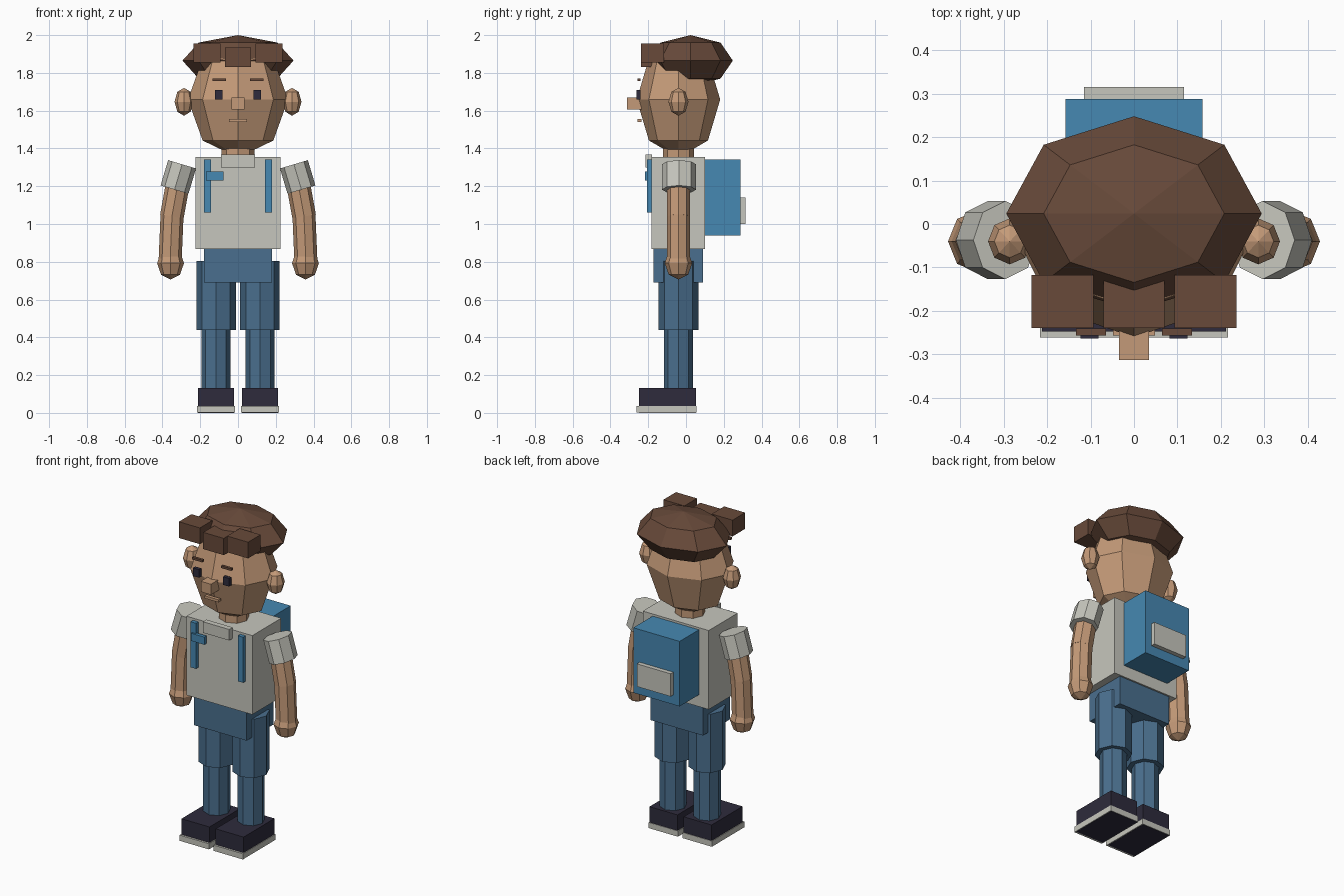
import bpy
import bmesh
from mathutils import Matrix, Vector

if "Cube" in bpy.data.objects:
    bpy.data.objects.remove(bpy.data.objects["Cube"])


def material(name, r, g, b):
    """Flat colour given as 0-255 display values, stored as linear."""
    m = bpy.data.materials.new(name)
    m.diffuse_color = [*(((c / 255 + 0.055) / 1.055) ** 2.4 for c in (r, g, b)), 1]
    m.use_nodes = True
    m.node_tree.nodes["Principled BSDF"].inputs["Base Color"].default_value = m.diffuse_color
    return m


SKIN = material("skin", 196, 154, 120)
HAIR = material("brown hair", 104, 74, 58)
SHIRT = material("off white", 198, 198, 189)
JEANS = material("denim blue", 74, 111, 142)
PACK = material("bright blue", 70, 136, 178)
DARK = material("dark navy", 46, 43, 60)
MID_Y = -0.04  # depth of the body's centre line


def finish(name, bm, mat):
    bmesh.ops.recalc_face_normals(bm, faces=bm.faces)
    mesh = bpy.data.meshes.new(name)
    bm.to_mesh(mesh)
    bm.free()
    mesh.materials.append(mat)
    ob = bpy.data.objects.new(name, mesh)
    bpy.context.collection.objects.link(ob)
    return ob


def box(name, mat, x, y, z):
    """Box from (min, max) ranges."""
    lo, hi = zip(*(sorted(r) for r in (x, y, z)))
    size = [b - a for a, b in zip(lo, hi)]
    mid = [(a + b) / 2 for a, b in zip(lo, hi)]
    bm = bmesh.new()
    bmesh.ops.create_cube(bm, size=1, matrix=Matrix.Translation(mid) @ Matrix.Diagonal((*size, 1)))
    return finish(name, bm, mat)


def ball(name, mat, centre, radii):
    """Eight-sided, four-ring ellipsoid."""
    bm = bmesh.new()
    bmesh.ops.create_uvsphere(bm, u_segments=8, v_segments=4, radius=1,
                              matrix=Matrix.Translation(centre) @ Matrix.Diagonal((*radii, 1)))
    return finish(name, bm, mat)


def tube(name, mat, start, end, rx, ry):
    """Eight-sided prism between two points, tilted only in the xz plane."""
    a, b = Vector(start), Vector(end)
    axis = (a - b).normalized()
    side = Vector((0, 1, 0)).cross(axis)
    rot = Matrix((side, (0, 1, 0), axis)).transposed().to_4x4()
    bm = bmesh.new()
    bmesh.ops.create_cone(bm, cap_ends=True, segments=8, radius1=1, radius2=1, depth=1,
                          matrix=Matrix.Translation((a + b) / 2) @ rot
                          @ Matrix.Diagonal((rx, ry, (a - b).length, 1)))
    return finish(name, bm, mat)


# Torso, hips and neck
box("shirt", SHIRT, (-0.225, 0.225), (-0.182, 0.1), (0.867, 1.354))
box("hips", JEANS, (-0.179, 0.179), (-0.172, 0.09), (0.69, 0.88))
tube("neck", SKIN, (0, MID_Y, 1.45), (0, MID_Y, 1.3), 0.087, 0.083)
box("collar", SHIRT, (-0.09, 0.09), (-0.214, -0.18), (1.3, 1.368))

# Head and hair
ball("head", SKIN, (0, MID_Y, 1.659), (0.265, 0.221, 0.307))
ball("hair_cap", HAIR, (0, 0.024, 1.865), (0.294, 0.224, 0.135))
box("fringe_middle", HAIR, (-0.07, 0.07), (-0.239, -0.117), (1.831, 1.934))
box("nose", SKIN, (-0.035, 0.035), (-0.313, -0.235), (1.605, 1.67))
box("mouth", SKIN, (-0.048, 0.048), (-0.257, -0.236), (1.54, 1.556))

# Backpack
box("backpack", PACK, (-0.158, 0.158), (0.1, 0.288), (0.94, 1.341))
box("backpack_pocket", SHIRT, (-0.115, 0.115), (0.28, 0.315), (1.0, 1.14))
box("strap_clip", PACK, (-0.169, -0.077), (-0.217, -0.195), (1.23, 1.277))

# Paired parts
for tag, s in (("left", -1), ("right", 1)):
    def span(a, b):
        return (s * a, s * b)

    # Face and hair
    box(f"fringe_{tag}", HAIR, span(0.093, 0.236), (-0.239, -0.117), (1.855, 1.955))
    box(f"eye_{tag}", DARK, span(0.082, 0.123), (-0.263, -0.241), (1.66, 1.71))
    box(f"brow_{tag}", HAIR, span(0.064, 0.134), (-0.257, -0.24), (1.757, 1.771))
    ball(f"ear_{tag}", SKIN, (s * 0.286, MID_Y, 1.647), (0.05, 0.053, 0.074))

    # Backpack strap
    box(f"strap_{tag}", PACK, span(0.143, 0.179), (-0.206, -0.18), (1.06, 1.341))

    # Arm
    tube(f"sleeve_{tag}", SHIRT, (s * 0.296, MID_Y + 0.003, 1.316),
         (s * 0.336, MID_Y + 0.003, 1.182), 0.077, 0.09)
    tube(f"upper_arm_{tag}", SKIN, (s * 0.31, MID_Y, 1.26), (s * 0.35, MID_Y, 1.04), 0.063, 0.061)
    tube(f"forearm_{tag}", SKIN, (s * 0.349, MID_Y, 1.05), (s * 0.36, MID_Y, 0.79), 0.061, 0.061)
    ball(f"hand_{tag}", SKIN, (s * 0.357, MID_Y, 0.793), (0.071, 0.073, 0.087))

    # Leg
    tube(f"thigh_{tag}", JEANS, (s * 0.116, MID_Y, 0.803), (s * 0.116, MID_Y, 0.44), 0.105, 0.105)
    tube(f"shin_{tag}", JEANS, (s * 0.117, MID_Y, 0.5), (s * 0.117, MID_Y, 0.12), 0.077, 0.077)

    # Shoe, with a pale sole rim around its base
    box(f"shoe_{tag}", DARK, span(0.021, 0.212), (-0.248, 0.053), (0, 0.133))
    box(f"sole_{tag}", SHIRT, span(0.016, 0.216), (-0.261, 0.056), (0.001, 0.036))
